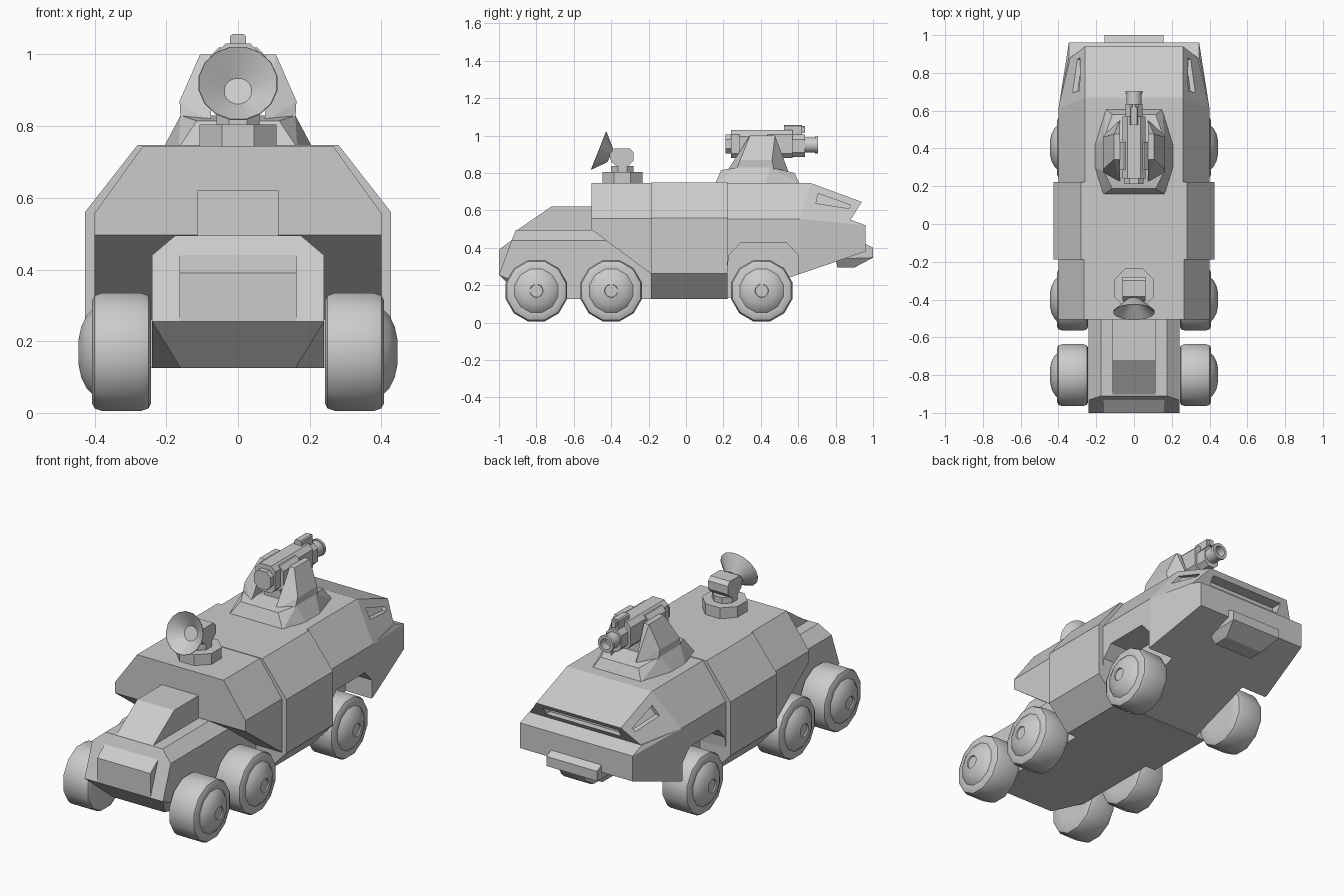
import bpy, bmesh, math
from mathutils import Matrix, Vector

if "Cube" in bpy.data.objects:
    bpy.data.objects.remove(bpy.data.objects["Cube"])

GREY = (0.6, 0.6, 0.6, 1.0)
paint = bpy.data.materials.new("plain grey")
paint.use_nodes = True
paint.diffuse_color = GREY
paint.node_tree.nodes["Principled BSDF"].inputs["Base Color"].default_value = GREY


def finish(name, bm, smooth=False):
    """Turn a bmesh into a named, painted object."""
    bmesh.ops.recalc_face_normals(bm, faces=bm.faces)
    mesh = bpy.data.meshes.new(name)
    bm.to_mesh(mesh)
    bm.free()
    mesh.materials.append(paint)
    obj = bpy.data.objects.new(name, mesh)
    bpy.context.collection.objects.link(obj)
    if smooth:
        bpy.ops.object.select_all(action="DESELECT")
        obj.select_set(True)
        bpy.context.view_layer.objects.active = obj
        bpy.ops.object.shade_smooth_by_angle(angle=math.radians(40))
    return obj


def mirrored(points):
    return points + [(-x, y, z) for x, y, z in points]


def solid(name, points):
    """Faceted convex block spanning the given corners."""
    bm = bmesh.new()
    for p in points:
        bm.verts.new(p)
    bmesh.ops.remove_doubles(bm, verts=bm.verts, dist=0.0005)
    bmesh.ops.convex_hull(bm, input=bm.verts)
    loose = [v for v in bm.verts if not v.link_faces]
    bmesh.ops.delete(bm, geom=loose, context="VERTS")
    bmesh.ops.dissolve_limit(bm, angle_limit=0.02, verts=bm.verts, edges=bm.edges)
    return finish(name, bm)


def plate(name, half_width, profile):
    """Side profile (y, z) spanning both sides of the centre line."""
    return solid(name, mirrored([(half_width, y, z) for y, z in profile]))


def lathe(name, profile, segments, matrix, smooth=False):
    """Spin (radius, height) pairs about local z, then place."""
    bm = bmesh.new()
    rings = []
    for r, h in profile:
        turn = [math.tau * (i + 0.5) / segments for i in range(segments)]
        if r == 0:
            rings.append([bm.verts.new((0, 0, h))] * segments)
        else:
            rings.append([bm.verts.new((r * math.cos(a), r * math.sin(a), h)) for a in turn])
    for low, high in zip(rings, rings[1:]):
        for i in range(segments):
            j = (i + 1) % segments
            corners = dict.fromkeys((low[i], low[j], high[j], high[i]))
            bm.faces.new(list(corners))
    bm.transform(matrix)
    return finish(name, bm, smooth)


def cut(target, cutter):
    mod = target.modifiers.new("recess", "BOOLEAN")
    mod.operation, mod.solver, mod.object = "DIFFERENCE", "EXACT", cutter
    cutter.hide_render = True
    cutter.hide_viewport = True
    cutter.display_type = "WIRE"


def facing(axis, place):
    return Matrix.Translation(place) @ Vector(axis).to_track_quat("Z", "Y").to_matrix().to_4x4()


# Nose and centre body
solid("nose_body", mirrored([
    (.175, -.91, .495), (.24, -.932, .44), (.24, -1, .255), (.16, -.87, .125),
    (.24, -.7, .125), (.175, 0, .495), (.24, 0, .44), (.24, 0, .125)]))
plate("hood", .113, [(-.91, .49), (-.72, .62), (-.4, .62), (-.4, .49)])
plate("nose_grille", .163, [(-.932, .44), (-1, .39), (-1, .257), (-.95, .257)])

# Upper hull, front section with sloped underside
solid("front_hull", mirrored([
    (.265, -.505, .745), (.4, -.505, .557), (.4, -.505, .497),
    (.265, -.18, .745), (.4, -.18, .557), (.4, -.18, .255)]))

# Wider armour band amidships
solid("middle_band", mirrored([
    (x, y, z) for y in (-.187, .222)
    for x, z in ((.28, .748), (.427, .56), (.427, .262), (.3, .125))]))

# Rear hull: cabin above, chassis below
cabin = solid("rear_cabin", mirrored([
    (.26, .2, .745), (.26, .67, .745), (.26, .94, .645),
    (.4, .2, .555), (.4, .61, .555), (.338, .88, .55)]))
chassis = solid("rear_chassis", mirrored([
    (.4, .2, .555), (.4, .61, .555), (.345, .88, .55), (.345, .96, .52),
    (.345, .96, .38), (.4, .61, .26), (.4, .2, .26), (.24, .21, .125)]))
cut(cabin, plate("rear_slot_cutter", .23, [(.86, .575), (.86, .62), (1, .62), (1, .575)]))
arch = [(.19, .05), (.23, .36), (.29, .425), (.54, .425), (.6, .36), (.6, .05)]
window = [(.706, .69), (.88, .628), (.872, .61), (.695, .638)]
for side, label in ((1, "left"), (-1, "right")):
    cut(chassis, solid(label + "_arch_cutter",
                       [(side * x, y, z) for x in (.24, .6) for y, z in arch]))
    # window recess follows the slanted cabin side
    cut(cabin, solid(label + "_window_cutter", [
        (side * (.26 - .244 * (y - .67) - .66 * (z - .745) + d), y, z)
        for d in (-.025, .03) for y, z in window]))

# Rear bumper
solid("rear_bumper", mirrored([
    (.155, .94, .43), (.155, 1, .4), (.155, 1, .347), (.12, .9, .294),
    (.12, .81, .294), (.155, .8, .34)]))

# Six wheels
tyre = [(0, .243), (.1, .243), (.15, .243), (.163, .25), (.17, .27), (.17, .38),
        (.163, .4), (.147, .408), (.12, .408), (.105, .422), (.075, .437),
        (.036, .445), (.034, .438), (0, .438)]
for y, label in ((-.8, "front"), (-.4, "middle"), (.405, "rear")):
    for side, hand in ((1, "left"), (-1, "right")):
        lathe(f"{label}_{hand}_wheel", tyre, 12, facing((side, 0, 0), (0, y, .17)), True)

# Turret base and cheeks
solid("turret_base", mirrored([
    (.165, .155, .74), (.208, .3, .74), (.208, .42, .74), (.15, .608, .74),
    (.115, .187, .815), (.16, .28, .83), (.16, .45, .83), (.115, .58, .8)]))
for side, hand in ((1, "left"), (-1, "right")):
    solid(hand + "_turret_cheek", [(side * x, y, z) for x, y, z in (
        (.16, .27, .82), (.16, .47, .82), (.163, .29, .87), (.163, .46, .87),
        (.106, .342, 1), (.106, .476, 1), (.075, .342, 1), (.075, .476, 1),
        (.075, .262, .87), (.075, .22, .81), (.075, .51, .87), (.075, .55, .8))])


# Gun built from chamfered blocks and a barrel
def block(name, half_width, ends, bottom, top, bevel=.025):
    solid(name, mirrored([
        p for y in ends for p in (
            (half_width, y, bottom + bevel), (half_width, y, top - bevel),
            (half_width - bevel, y, bottom), (half_width - bevel, y, top))]))


block("gun_breech", .05, (.212, .26), .905, 1.005)
block("gun_body", .06, (.24, .57), .88, 1.03)
block("gun_trunnion", .078, (.285, .435), .88, 1.02)
block("gun_mount", .05, (.3, .47), .8, .9, .01)
block("gun_sleeve", .045, (.57, .635), .885, 1.005)
block("gun_sight", .022, (.525, .62), 1, 1.057, .006)
block("sight_lens", .013, (.62, .635), 1.015, 1.05, .005)
lathe("gun_barrel", [(0, 0), (.042, 0), (.042, .08), (.047, .08), (.047, .095),
                     (.03, .095), (.03, .05), (0, .05)], 12,
      facing((0, 1, 0), (0, .61, .95)), True)

# Dish pedestal, head and dish
quarter = Matrix.Translation((0, -.34, 0))
lathe("dish_pedestal", [(0, .74), (.116, .74), (.116, .805), (0, .805)], 8, quarter)
lathe("dish_neck", [(0, .8), (.065, .8), (.065, .838), (0, .838)], 8, quarter)
solid("dish_head", mirrored([(.06, y, z) for y, z in (
    (-.41, .9), (-.385, .93), (-.3, .93), (-.28, .91), (-.28, .865),
    (-.31, .835), (-.37, .835), (-.4, .86))]))
lathe("dish", [(0, -.068), (.04, -.068), (.112, -.002), (.11, 0), (.039, -.06), (0, -.06)],
      16, facing((0, -.93, .37), (0, -.468, .92)), True)
